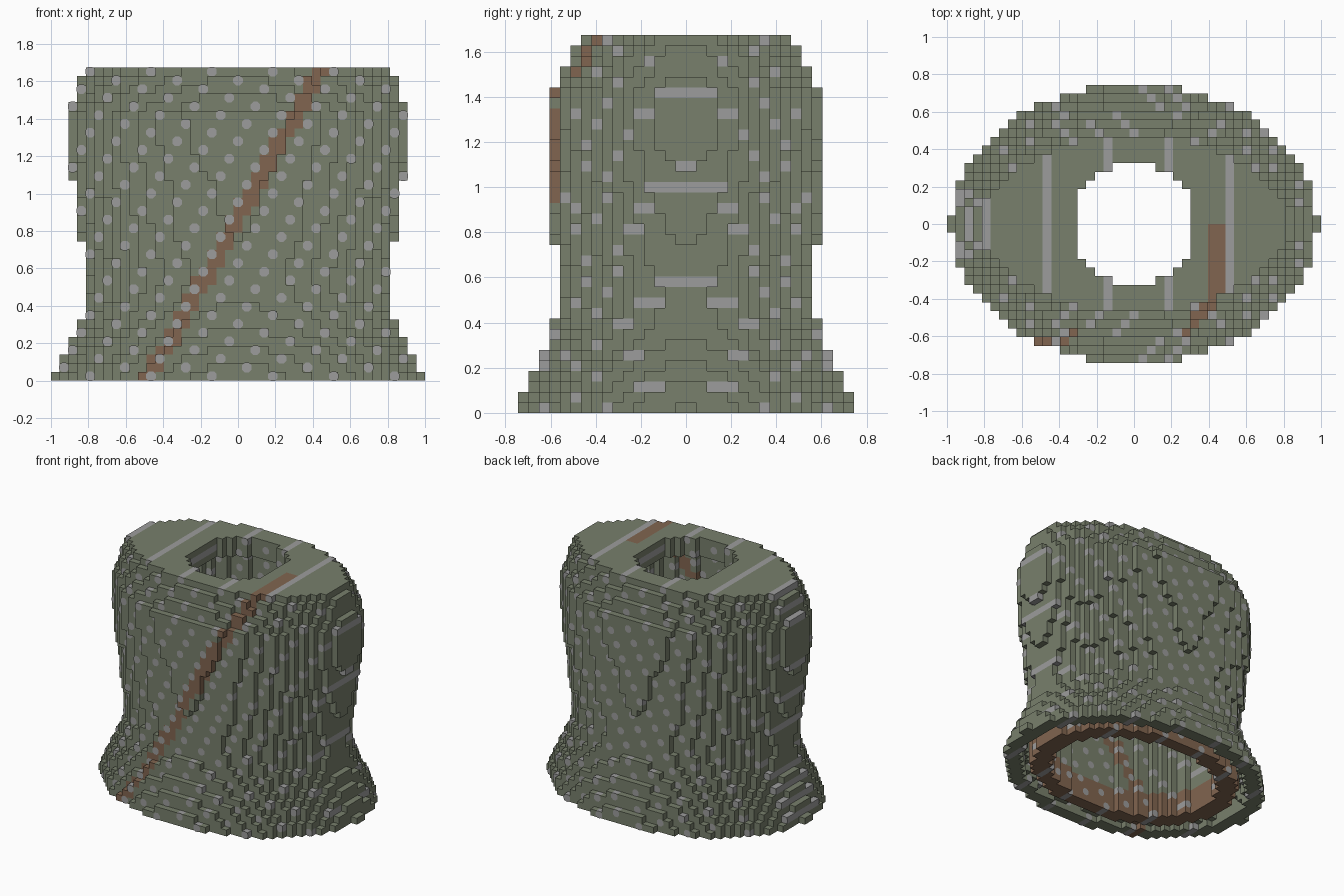
import bpy, bmesh, math

if "Cube" in bpy.data.objects:
    bpy.data.objects.remove(bpy.data.objects["Cube"])

P = 2 / 43                      # cube size
NX, NY, NZ = 21, 16, 36         # half width, half depth, height in cubes


def material(name, rgb):
    m = bpy.data.materials.new(name)
    m.diffuse_color = (*rgb, 1)
    m.use_nodes = True
    m.node_tree.nodes["Principled BSDF"].inputs["Base Color"].default_value = m.diffuse_color
    return m


MATS = [material("olive_cloth", (0.188, 0.215, 0.150)),
        material("grey_dots", (0.335, 0.335, 0.335)),
        material("brown_leather", (0.220, 0.130, 0.080))]

# Half width and half depth of the body at each height
WIDTH = [(0, .985), (.0465, .9745), (.14, .932), (.233, .884), (.326, .837),
         (.5, .80), (.745, .837), (1.07, .884), (1.21, .905), (1.43, .906),
         (1.49, .884), (1.63, .837), (1.68, .80)]
DEPTH = [(0, .752), (.093, .7225), (.186, .675), (.279, .628), (.42, .581),
         (.58, .562), (.745, .581), (1.07, .589), (1.25, .603), (1.43, .612),
         (1.46, .575), (1.535, .535), (1.63, .488), (1.68, .45)]


def lerp(table, z):
    for (z0, a), (z1, b) in zip(table, table[1:]):
        if z <= z1:
            return a + (b - a) * (z - z0) / (z1 - z0)
    return table[-1][1]


def in_ellipse(x, y, a, b):
    return (x / a) ** 2 + (y / b) ** 2 <= 1


# Sort the solid cubes into body and hem lining
body, lining = set(), set()
for k in range(NZ):
    z = (k + .5) * P
    a, b = lerp(WIDTH, z), lerp(DEPTH, z)
    for i in range(-NX, NX + 1):
        for j in range(-NY, NY):
            x, y = i * P, (j + .5) * P
            if not in_ellipse(x, y, a, b):
                continue
            # neck hole above, wide hollow below
            hollow = (.32, .335) if z > 1.53 else (.64, .465)
            if in_ellipse(x, y, *hollow):
                continue
            # groove between flared hem and lining ring
            in_ring = in_ellipse(x, y, .775, .575)
            if not in_ring and in_ellipse(x, y, a - .1, b - .1):
                continue
            (lining if in_ring and k < 4 else body).add((i, j, k))
solid = body | lining


def is_dot(i, k):
    """Slanted dot lattice on the width/height plane."""
    return (k - 2 * i - 6) % 7 == 0


def on_strap(i, j, k):
    """Diagonal strap across the front half."""
    return j < 0 and abs(i * P + .485 - .558 * (k + .5) * P) < .048


# The four corners of each cube side, wound outward
SIDES = {(1, 0, 0): [(1, 0, 0), (1, 1, 0), (1, 1, 1), (1, 0, 1)],
         (-1, 0, 0): [(0, 0, 0), (0, 0, 1), (0, 1, 1), (0, 1, 0)],
         (0, 1, 0): [(0, 1, 0), (0, 1, 1), (1, 1, 1), (1, 1, 0)],
         (0, -1, 0): [(0, 0, 0), (1, 0, 0), (1, 0, 1), (0, 0, 1)],
         (0, 0, 1): [(0, 0, 1), (1, 0, 1), (1, 1, 1), (0, 1, 1)],
         (0, 0, -1): [(0, 0, 0), (0, 1, 0), (1, 1, 0), (1, 0, 0)]}


def finish(name, bm):
    mesh = bpy.data.meshes.new(name)
    bm.to_mesh(mesh)
    bm.free()
    for m in MATS:
        mesh.materials.append(m)
    ob = bpy.data.objects.new(name, mesh)
    bpy.context.collection.objects.link(ob)


def exposed(cell, d):
    return tuple(p + q for p, q in zip(cell, d)) not in solid


def build(name, cells, base):
    """Skin the exposed sides of a set of cubes."""
    bm = bmesh.new()
    verts = {}

    def vert(c):
        if c not in verts:
            verts[c] = bm.verts.new(((c[0] - .5) * P, c[1] * P, c[2] * P))
        return verts[c]

    for cell in sorted(cells):
        i, j, k = cell
        cloth = 2 if on_strap(i, j, k) else base
        for d, corners in SIDES.items():
            if not exposed(cell, d):
                continue
            f = bm.faces.new([vert(tuple(p + q for p, q in zip(cell, c)))
                              for c in corners])
            # front and back sides get round plates instead
            f.material_index = 1 if is_dot(i, k) and not d[1] else cloth
    finish(name, bm)


build("coat_body", body, 0)
build("hem_lining", lining, 2)

# Round dots on the front and back facing sides
bm = bmesh.new()
for i, j, k in sorted(solid):
    if not is_dot(i, k):
        continue
    for s in (-1, 1):
        if exposed((i, j, k), (0, s, 0)):
            y = (j + (s > 0)) * P + s * .002
            ring = [((n + .5) * math.pi / 4) * -s for n in range(8)]
            f = bm.faces.new([bm.verts.new((i * P + .028 * math.cos(t), y,
                                            (k + .5) * P + .028 * math.sin(t)))
                              for t in ring])
            f.material_index = 1
finish("round_dots", bm)
